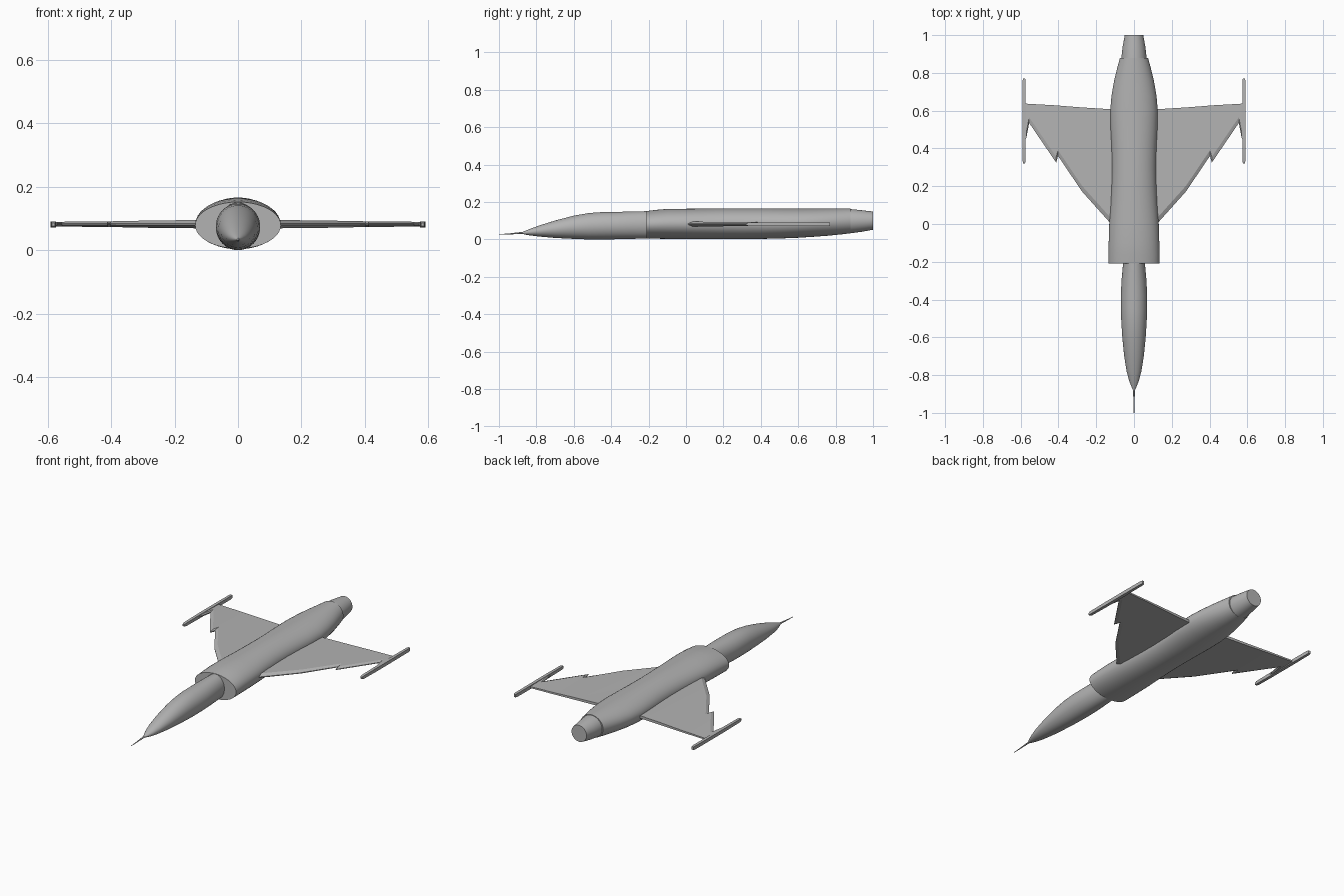
import bpy, bmesh, math

grey = bpy.data.materials.new("airframe_grey")
grey.diffuse_color = (0.45, 0.45, 0.45, 1)


def finish(name, bm, angle=30):
    bmesh.ops.recalc_face_normals(bm, faces=bm.faces)
    me = bpy.data.meshes.new(name)
    bm.to_mesh(me)
    bm.free()
    ob = bpy.data.objects.new(name, me)
    bpy.context.collection.objects.link(ob)
    me.materials.append(grey)
    bpy.ops.object.select_all(action='DESELECT')
    ob.select_set(True)
    bpy.context.view_layer.objects.active = ob
    bpy.ops.object.shade_smooth_by_angle(angle=math.radians(angle))
    return ob


def skin(bm, rings):
    """Join equal-sized vertex rings with quads and cap both ends."""
    vs = [[bm.verts.new(p) for p in r] for r in rings]
    n = len(vs[0])
    for a, b in zip(vs, vs[1:]):
        for i in range(n):
            j = (i + 1) % n
            bm.faces.new((a[i], a[j], b[j], b[i]))
    bm.faces.new(vs[0])
    bm.faces.new(vs[-1])


def loft(name, stations, sides=40):
    """Elliptical sections along y: (y, half width, bottom z, top z)."""
    rings = []
    for y, w, lo, hi in stations:
        c, h = (lo + hi) / 2, (hi - lo) / 2
        rings.append([(w * math.cos(2 * math.pi * i / sides), y,
                       c + h * math.sin(2 * math.pi * i / sides)) for i in range(sides)])
    bm = bmesh.new()
    skin(bm, rings)
    return finish(name, bm)


def mirror(ob):
    ob.modifiers.new("mirror", 'MIRROR').use_axis[0] = True


# Fuselage with the wide flat intake face
loft("main_fuselage", [
    (-0.21, 0.135, 0.005, 0.152), (-0.16, 0.135, 0.004, 0.158),
    (-0.10, 0.134, 0.003, 0.163), (0.0, 0.131, 0.003, 0.164),
    (0.1, 0.124, 0.003, 0.165), (0.2, 0.119, 0.003, 0.166),
    (0.3, 0.117, 0.003, 0.166), (0.4, 0.119, 0.003, 0.166),
    (0.5, 0.124, 0.005, 0.165), (0.6, 0.126, 0.009, 0.165),
    (0.68, 0.119, 0.014, 0.165), (0.76, 0.105, 0.020, 0.165),
    (0.83, 0.088, 0.027, 0.165), (0.88, 0.074, 0.033, 0.165)])

# Slim forward body
loft("nose", [
    (-0.88, 0.005, 0.031, 0.038), (-0.86, 0.014, 0.026, 0.046),
    (-0.83, 0.026, 0.021, 0.058), (-0.78, 0.039, 0.015, 0.076),
    (-0.70, 0.052, 0.008, 0.101), (-0.60, 0.062, 0.003, 0.127),
    (-0.52, 0.067, 0.0, 0.141), (-0.45, 0.070, 0.0, 0.146),
    (-0.38, 0.070, 0.001, 0.147), (-0.30, 0.066, 0.003, 0.149),
    (-0.21, 0.058, 0.005, 0.151), (-0.17, 0.056, 0.006, 0.151)])

# Nose probe
loft("probe", [(-1.0, 0.0015, 0.025, 0.028), (-0.94, 0.003, 0.027, 0.033),
               (-0.86, 0.006, 0.030, 0.042)], 12)

# Engine nozzle
loft("nozzle", [(0.84, 0.068, 0.028, 0.164), (0.88, 0.067, 0.033, 0.162),
                (0.94, 0.060, 0.041, 0.156), (1.0, 0.049, 0.052, 0.149)])

# Delta wing with dogtooth leading edge: (x, front y, rear y, half thickness)
stations = [(0.06, -0.07, 0.605, 0.013), (0.13, 0.01, 0.608, 0.013),
            (0.275, 0.172, 0.617, 0.0115), (0.402, 0.36, 0.627, 0.009),
            (0.412, 0.325, 0.628, 0.009), (0.555, 0.535, 0.636, 0.0075),
            (0.570, 0.455, 0.637, 0.0075), (0.580, 0.45, 0.637, 0.0075)]
bm = bmesh.new()
zc = 0.082
skin(bm, [[(x, f, zc - 0.002), (x, f, zc + 0.002), (x, f + 0.03, zc + t),
           (x, r, zc + t * 0.6), (x, r, zc - t * 0.6), (x, f + 0.03, zc - t)]
          for x, f, r, t in stations])
mirror(finish("wing", bm, 10))

# Wingtip rails
bm = bmesh.new()
skin(bm, [[(0.582 + sx * w, y, 0.081 + sz * h) for sx, sz in ((-1, -1), (1, -1), (1, 1), (-1, 1))]
          for y, w, h in ((0.32, 0.005, 0.005), (0.335, 0.008, 0.009), (0.46, 0.009, 0.010),
                          (0.62, 0.009, 0.010), (0.755, 0.008, 0.010), (0.77, 0.006, 0.009))])
mirror(finish("wingtip_rail", bm, 20))
